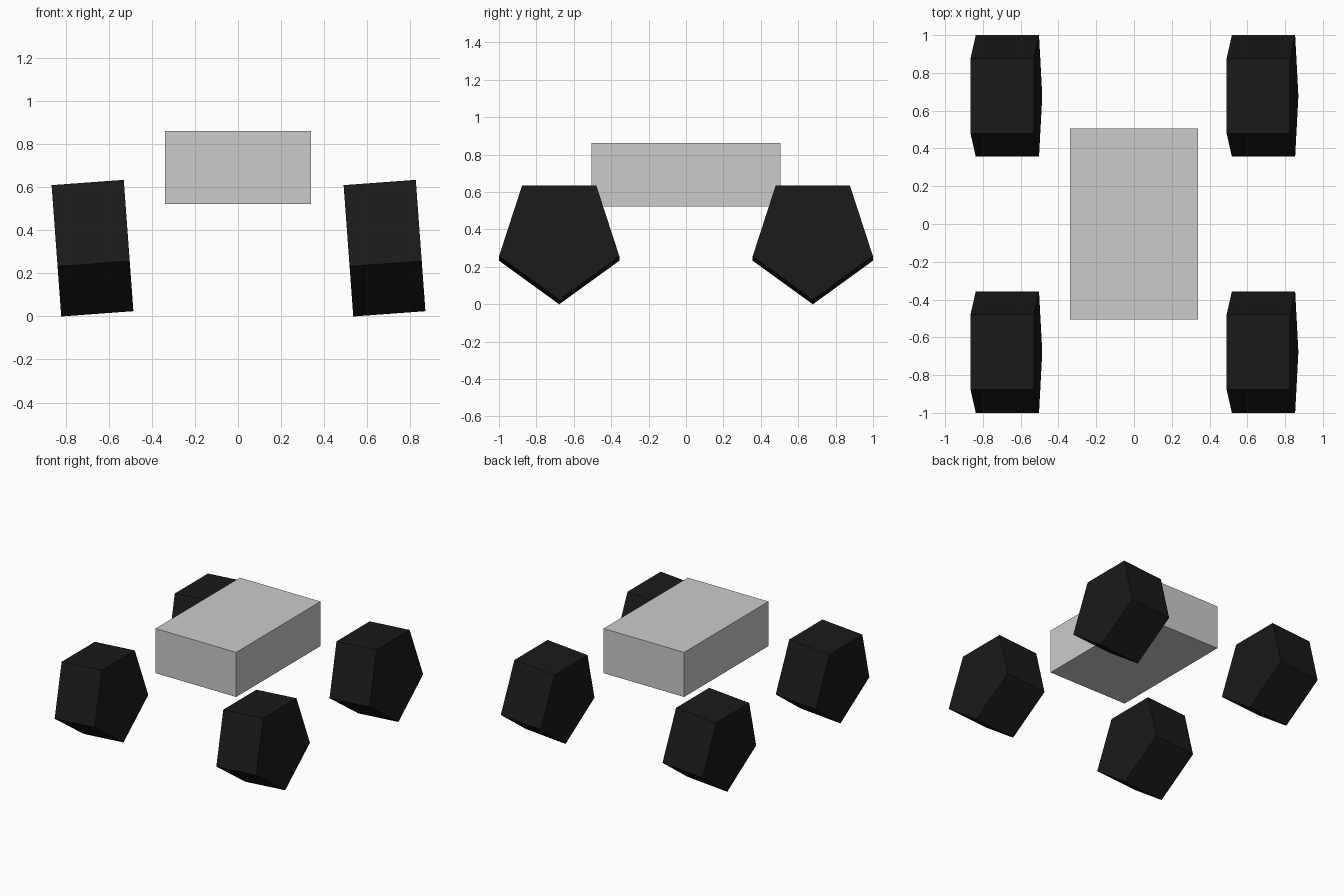
import bpy, bmesh
from math import sin, cos, tau, radians
from mathutils import Matrix, Vector

if "Cube" in bpy.data.objects:
    bpy.data.objects.remove(bpy.data.objects["Cube"])

RADIUS, WIDTH, TILT = 0.338, 0.336, radians(4.2)

black = bpy.data.materials.new("black_rubber")
black.diffuse_color = (0.01, 0.01, 0.01, 1)
black.use_nodes = True
black.node_tree.nodes["Principled BSDF"].inputs["Base Color"].default_value = black.diffuse_color


def add_object(name, bm, material=None):
    bmesh.ops.recalc_face_normals(bm, faces=bm.faces)
    mesh = bpy.data.meshes.new(name)
    bm.to_mesh(mesh)
    bm.free()
    if material:
        mesh.materials.append(material)
    obj = bpy.data.objects.new(name, mesh)
    bpy.context.collection.objects.link(obj)
    return obj


# Body: plain box
bm = bmesh.new()
bmesh.ops.create_cube(bm, size=1)
bmesh.ops.scale(bm, vec=(0.676, 1.01, 0.338), verts=bm.verts)
body = add_object("body", bm)
body.location = (0, 0, 0.692)


# Wheel: five-sided prism with a corner pointing down, axle along x
def add_wheel(name, x, y):
    bm = bmesh.new()
    ring = [bm.verts.new((-WIDTH / 2, RADIUS * sin(i * tau / 5), -RADIUS * cos(i * tau / 5)))
            for i in range(5)]
    cap = bm.faces.new(ring)
    side = bmesh.ops.extrude_face_region(bm, geom=[cap], use_keep_orig=True)
    moved = [v for v in side["geom"] if isinstance(v, bmesh.types.BMVert)]
    bmesh.ops.translate(bm, vec=(WIDTH, 0, 0), verts=moved)
    wheel = add_object(name, bm, black)
    wheel.location = (x, y, 0.349)
    wheel.rotation_euler = (0, -TILT, 0)


# All four wheels lean the same way
for end, y in (("front", -0.678), ("back", 0.678)):
    for side, x in (("left", -0.678), ("right", 0.678)):
        add_wheel(f"{end}_{side}_wheel", x, y)
